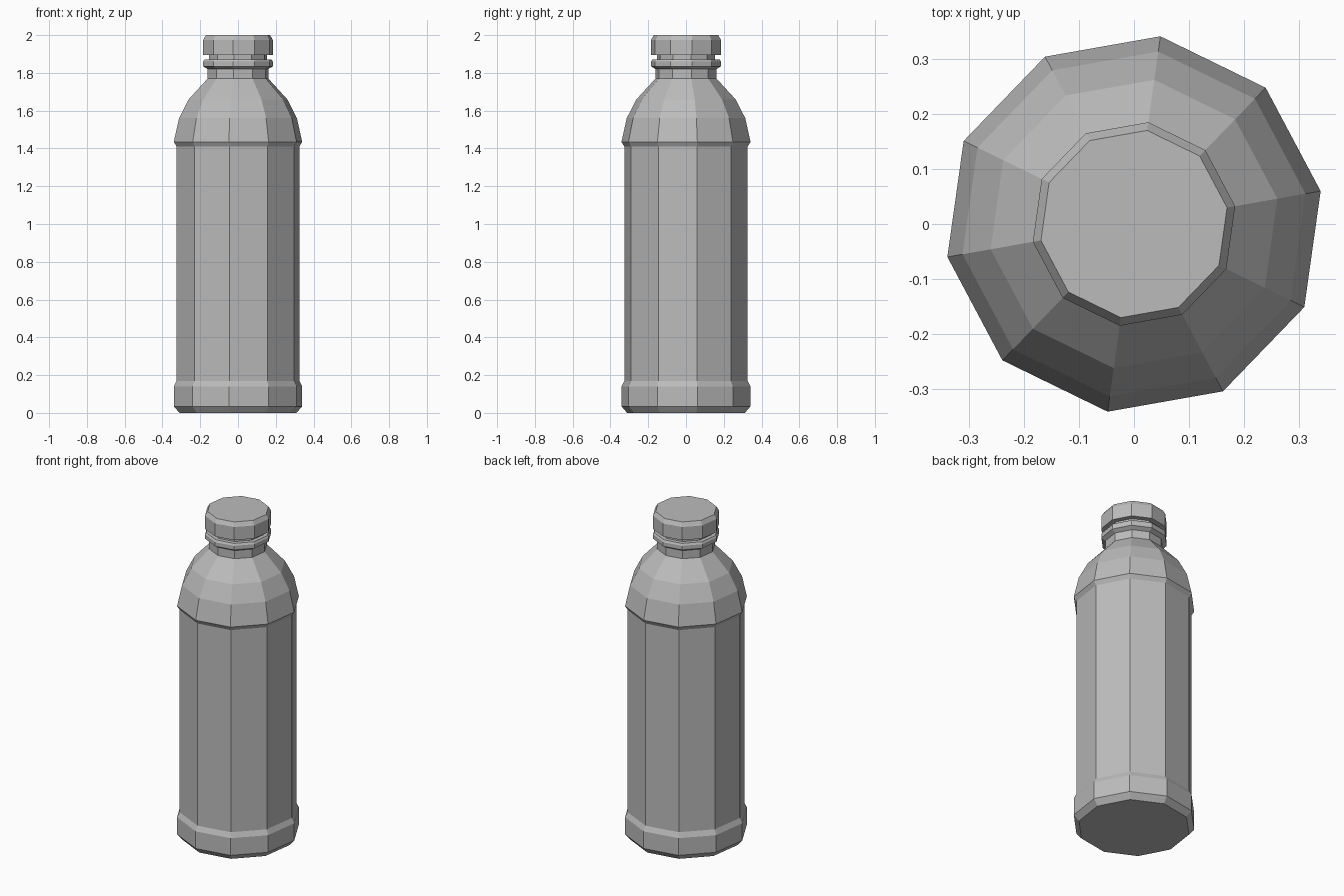
import bpy
import bmesh
from math import cos, sin, pi, radians

cube = bpy.data.objects.get("Cube")
if cube:
    bpy.data.objects.remove(cube, do_unlink=True)

SIDES = 10
TWIST = radians(10)

grey = bpy.data.materials.new("plain grey")
grey.use_nodes = True
grey.diffuse_color = (0.5, 0.5, 0.5, 1)
grey.node_tree.nodes["Principled BSDF"].inputs["Base Color"].default_value = (0.5, 0.5, 0.5, 1)


def turned(name, profile):
    """Closed ten-sided solid from (radius, height) pairs, bottom to top."""
    bm = bmesh.new()
    rings = []
    for r, z in profile:
        angles = [TWIST + 2 * pi * i / SIDES for i in range(SIDES)]
        rings.append([bm.verts.new((r * cos(a), r * sin(a), z)) for a in angles])
    for low, high in zip(rings, rings[1:]):
        for i in range(SIDES):
            j = (i + 1) % SIDES
            bm.faces.new((low[i], low[j], high[j], high[i]))
    bm.faces.new(rings[0][::-1])
    bm.faces.new(rings[-1])
    mesh = bpy.data.meshes.new(name)
    bm.to_mesh(mesh)
    bm.free()
    mesh.materials.append(grey)
    obj = bpy.data.objects.new(name, mesh)
    bpy.context.collection.objects.link(obj)
    return obj


# Body: chamfered foot, recessed label panel, domed shoulder and neck
turned("bottle_body", [
    (0.315, 0), (0.345, 0.035), (0.345, 0.14), (0.33, 0.17),
    (0.33, 1.41), (0.345, 1.435), (0.317, 1.56), (0.265, 1.66),
    (0.163, 1.77), (0.163, 1.82), (0.155, 1.83), (0.155, 1.91),
])

# Collar below the cap
turned("neck_collar", [
    (0.163, 1.82), (0.187, 1.835), (0.187, 1.86), (0.18, 1.872),
])

# Screw cap with bevelled top edge
turned("cap", [(0.187, 1.895), (0.187, 1.975), (0.172, 2.0)])
